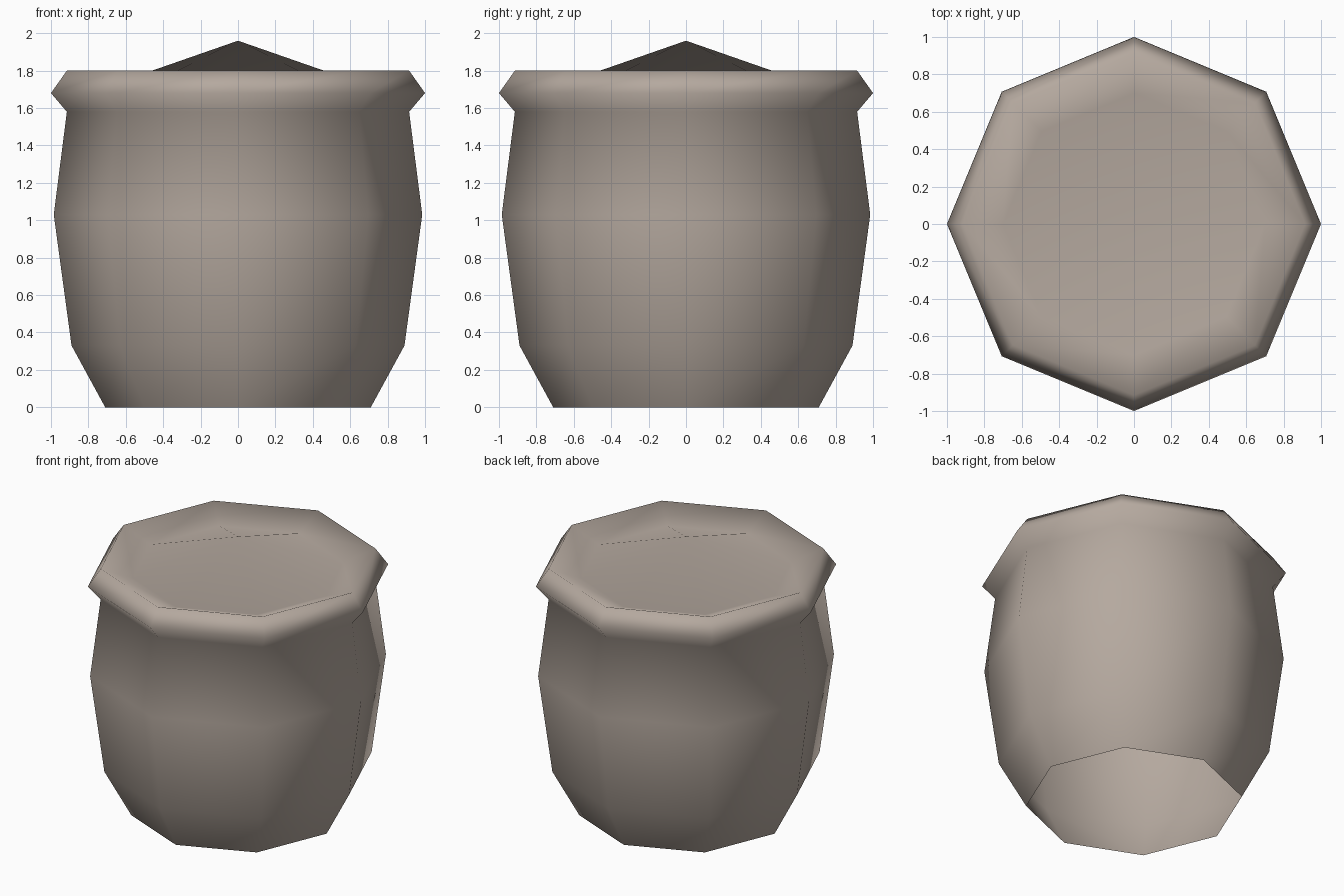
import bpy, bmesh
from math import cos, sin, pi

cube = bpy.data.objects.get("Cube")
if cube:
    bpy.data.objects.remove(cube, do_unlink=True)

# One clay colour
clay = bpy.data.materials.new("pale_clay")
clay.use_nodes = True
colour = (0.46, 0.395, 0.345, 1)
clay.diffuse_color = colour
clay.node_tree.nodes["Principled BSDF"].inputs["Base Color"].default_value = colour

SIDES = 8
# Radius and height: open foot, belly, neck, flared rim, inner lip
PROFILE = [(0.71, 0), (0.89, 0.33), (0.985, 1.03), (0.915, 1.58),
           (1, 1.68), (0.915, 1.8), (0.70, 1.716)]
PEAK = 1.96

bm = bmesh.new()
rings = [[bm.verts.new((r * cos(2 * pi * i / SIDES), r * sin(2 * pi * i / SIDES), z))
          for i in range(SIDES)] for r, z in PROFILE]

# Pot wall and rim
for low, high in zip(rings, rings[1:]):
    for i in range(SIDES):
        j = (i + 1) % SIDES
        bm.faces.new((low[i], low[j], high[j], high[i]))

# Heaped contents inside the rim
peak = bm.verts.new((0, 0, PEAK))
for i in range(SIDES):
    bm.faces.new((rings[-1][i], rings[-1][(i + 1) % SIDES], peak))

for face in bm.faces:
    face.smooth = True
mesh = bpy.data.meshes.new("filled_pot")
bm.to_mesh(mesh)
bm.free()
mesh.materials.append(clay)
pot = bpy.data.objects.new("filled_pot", mesh)
bpy.context.collection.objects.link(pot)
